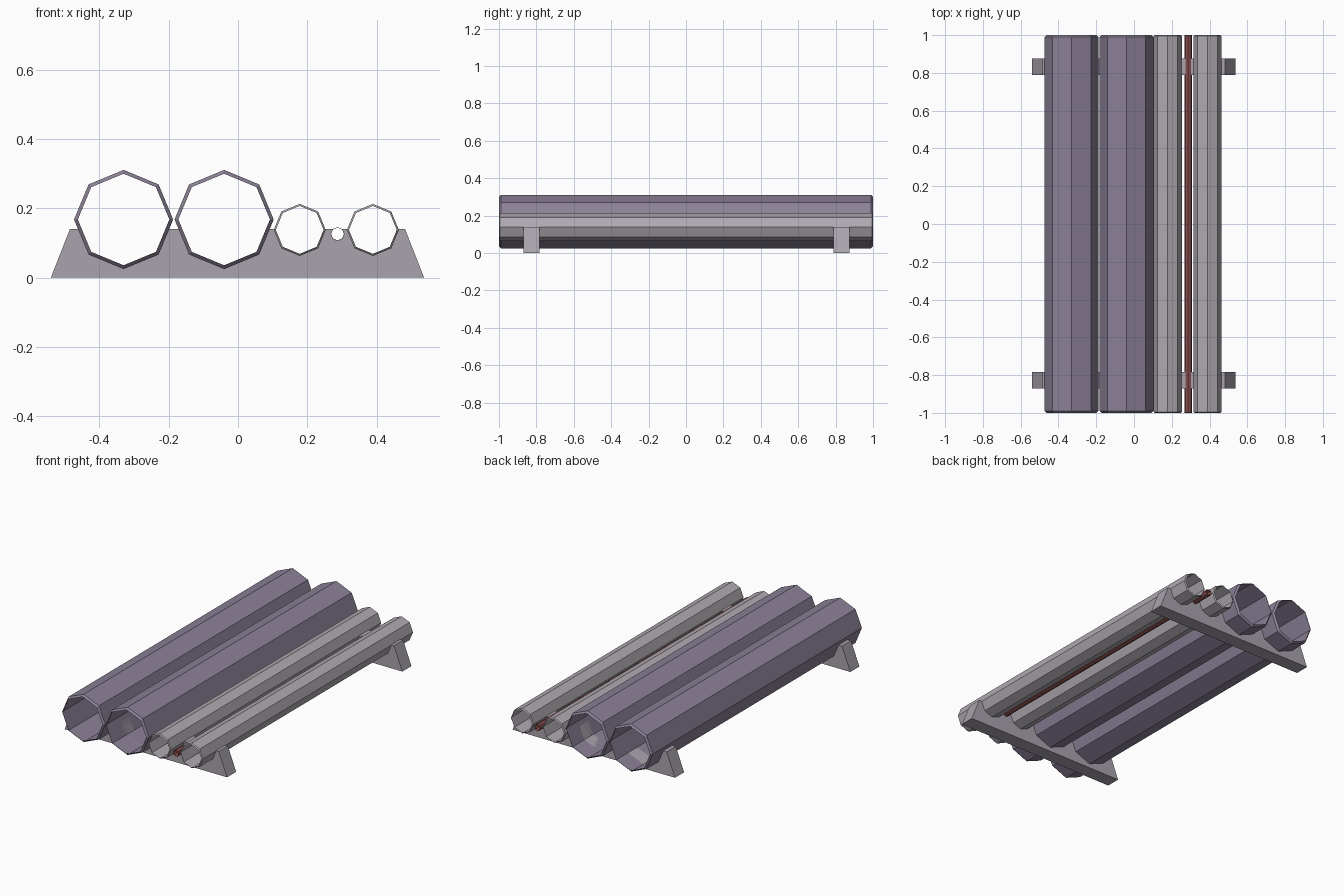
import bpy
import bmesh
from math import cos, sin, tau

cube = bpy.data.objects.get("Cube")
if cube:
    bpy.data.objects.remove(cube)


def material(name, rgb):
    mat = bpy.data.materials.new(name)
    mat.use_nodes = True
    mat.diffuse_color = (*rgb, 1)
    mat.node_tree.nodes["Principled BSDF"].inputs["Base Color"].default_value = (*rgb, 1)
    return mat


purple = material("purple_grey", (0.26, 0.22, 0.31))
grey = material("light_grey", (0.43, 0.40, 0.44))
stone = material("support_grey", (0.40, 0.37, 0.42))
red = material("dull_red", (0.26, 0.08, 0.08))

SIDES = 8
HALF = 1.0        # half length of the pipes
TOP = 0.14        # height of the supports
DEPTH = 0.043     # half thickness of the supports

# name, centre x, centre z, radius, end bevel, material
PIPES = [
    ("large_pipe_right", -0.33, 0.168, 0.143, 0.011, purple),
    ("large_pipe_left", -0.04, 0.168, 0.143, 0.011, purple),
    ("small_pipe_right", 0.178, 0.138, 0.075, 0.006, grey),
    ("thin_rod", 0.287, 0.126, 0.02, 0.0015, red),
    ("small_pipe_left", 0.389, 0.138, 0.075, 0.006, grey),
]


def finish(name, bm, mat):
    bmesh.ops.recalc_face_normals(bm, faces=bm.faces)
    mesh = bpy.data.meshes.new(name)
    bm.to_mesh(mesh)
    bm.free()
    mesh.materials.append(mat)
    obj = bpy.data.objects.new(name, mesh)
    bpy.context.collection.objects.link(obj)


def octagon(x, z, r):
    """Corners running from the left side under the pipe and round again."""
    return [(x - r * cos(tau * i / SIDES), z - r * sin(tau * i / SIDES))
            for i in range(SIDES)]


def pipe(name, x, z, r, bevel, mat):
    """Open-ended shell with slightly tapered rims."""
    bm = bmesh.new()
    stations = [(-HALF, r - bevel), (bevel - HALF, r), (HALF - bevel, r), (HALF, r - bevel)]
    rings = [[bm.verts.new((px, y, pz)) for px, pz in octagon(x, z, rad)]
             for y, rad in stations]
    for a, b in zip(rings, rings[1:]):
        for i in range(SIDES):
            j = (i + 1) % SIDES
            bm.faces.new((a[i], a[j], b[j], b[i]))
    finish(name, bm, mat)


def cradle(x, z, r):
    """Part of the pipe outline lying below the top of the support."""
    pts = octagon(x, z, r)
    start = -1 if z < TOP else 0
    walk = [pts[i % SIDES] for i in range(start, SIDES // 2 + 1 - start)]
    out = []
    for (ax, az), (bx, bz) in zip(walk, walk[1:]):
        if az < TOP:
            out.append((ax, az))
        if (az < TOP) != (bz < TOP):
            t = (TOP - az) / (bz - az)
            out.append((ax + t * (bx - ax), TOP))
    return out


def support(name, y):
    """Trapezoid bar with a cradle cut for every pipe."""
    profile = [(-0.54, 0), (-0.485, TOP)]
    for _, x, z, r, _, _ in PIPES:
        profile += cradle(x, z, r)
    profile += [(0.482, TOP), (0.537, 0)]
    bm = bmesh.new()
    face = bm.faces.new([bm.verts.new((px, y - DEPTH, pz)) for px, pz in profile])
    ext = bmesh.ops.extrude_face_region(bm, geom=[face], use_keep_orig=True)
    moved = [v for v in ext["geom"] if isinstance(v, bmesh.types.BMVert)]
    bmesh.ops.translate(bm, verts=moved, vec=(0, 2 * DEPTH, 0))
    finish(name, bm, stone)


for spec in PIPES:
    pipe(*spec)
support("front_support", -0.827)
support("back_support", 0.832)
